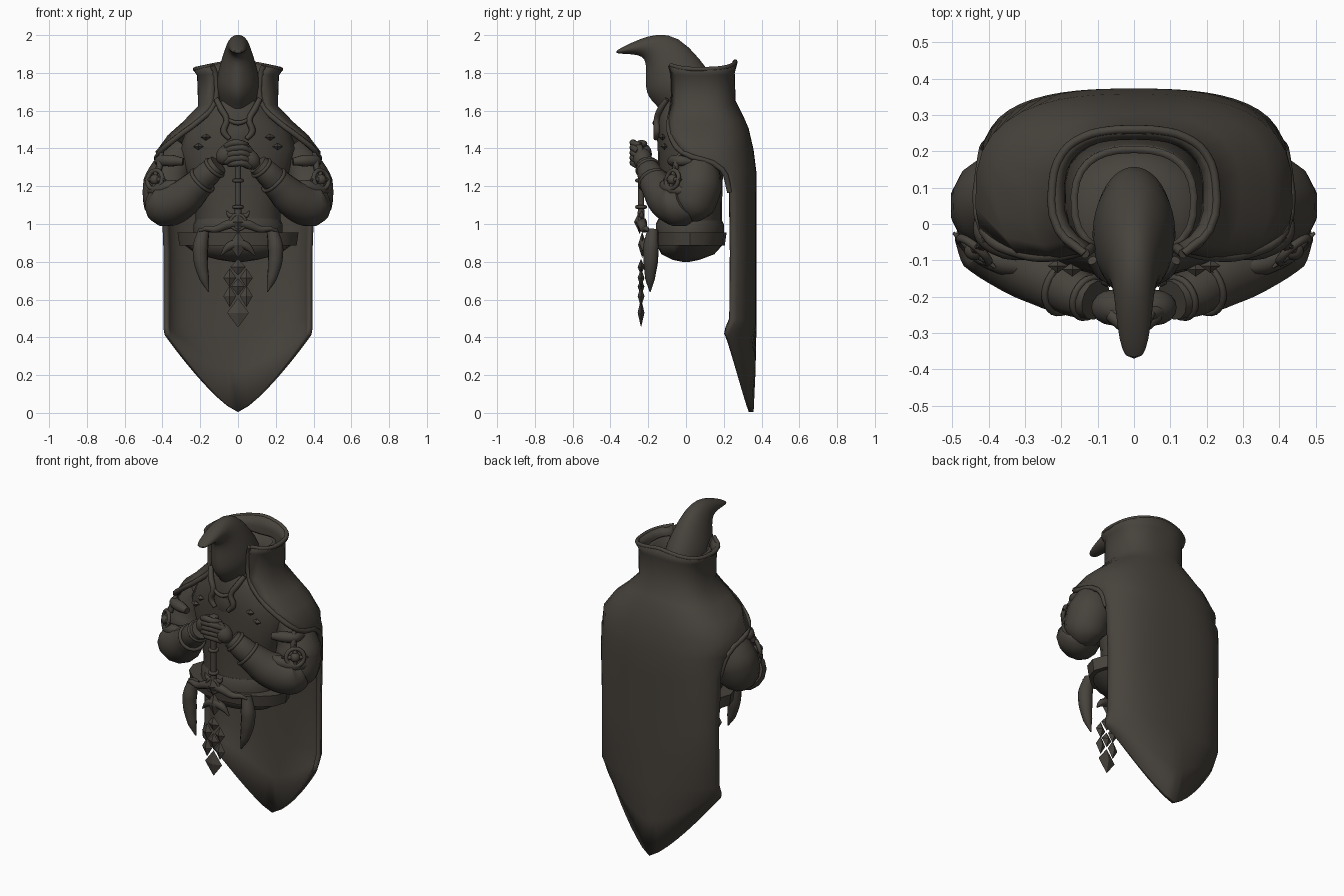
import bpy, bmesh
from math import sin, cos, pi, radians
from mathutils import Vector

cube = bpy.data.objects.get("Cube")
if cube:
    bpy.data.objects.remove(cube, do_unlink=True)

COLOR = (0.063, 0.055, 0.045, 1)
mat = bpy.data.materials.new("dark_bronze_brown")
mat.use_nodes = True
mat.diffuse_color = COLOR
bsdf = mat.node_tree.nodes["Principled BSDF"]
bsdf.inputs["Base Color"].default_value = COLOR
bsdf.inputs["Roughness"].default_value = 0.8


def finish(obj, name, angle=40):
    obj.name = name
    obj.data.materials.clear()
    obj.data.materials.append(mat)
    bpy.ops.object.select_all(action='DESELECT')
    obj.select_set(True)
    bpy.context.view_layer.objects.active = obj
    bpy.ops.object.shade_smooth_by_angle(angle=radians(angle))
    return obj


def from_bmesh(bm, name, angle=40):
    bmesh.ops.recalc_face_normals(bm, faces=bm.faces)
    mesh = bpy.data.meshes.new(name)
    bm.to_mesh(mesh)
    bm.free()
    obj = bpy.data.objects.new(name, mesh)
    bpy.context.collection.objects.link(obj)
    return finish(obj, name, angle)


def skin(name, rows, closed, angle=40):
    """Join rows of points into a surface, capped when closed."""
    bm = bmesh.new()
    grid = [[bm.verts.new(p) for p in row] for row in rows]
    n = len(rows[0])
    for a, b in zip(grid, grid[1:]):
        for i in range(n if closed else n - 1):
            j = (i + 1) % n
            bm.faces.new((a[i], a[j], b[j], b[i]))
    if closed:
        bm.faces.new(grid[0])
        bm.faces.new(grid[-1])
    return from_bmesh(bm, name, angle)


def loft(name, rings, n=24, front=1.0, angle=40):
    """Rings of (y, z, half width, half depth, tilt in degrees)."""
    rows = []
    for y, z, hw, hd, tilt in rings:
        t, row = radians(tilt), []
        for i in range(n):
            a = 2 * pi * i / n
            c, s = cos(a), sin(a)
            w = abs(s) ** (front if c < 0 else 1) * (1 if s > 0 else -1)
            row.append((hw * w, y + hd * c * cos(t), z + hd * c * sin(t)))
        rows.append(row)
    return skin(name, rows, True, angle)


def drape(name, levels, thickness):
    """Open cloth shell: back z, edge z, half width, centre y, depth, sweep, roundness."""
    rows = []
    for zb, ze, a, yc, b, sweep, p in levels:
        row = []
        for i in range(-12, 13):
            t = radians(sweep) * (abs(i) / 12) ** (1.05 / p)
            x, c = a * abs(sin(t)) ** p, cos(t)
            y = yc + b * abs(c) ** p * (1 if c > 0 else -1)
            row.append((x if i > 0 else -x, y, zb + (ze - zb) * (x / a) ** 1.3))
        rows.append(row)
    cloth = skin(name, rows, False, 60)
    mod = cloth.modifiers.new("thickness", 'SOLIDIFY')
    mod.thickness, mod.offset = thickness, 0
    return rows


def tube(name, pts, res=4, steps=5):
    """Smooth tapered tube through (x, y, z, radius)."""
    cu = bpy.data.curves.new(name, 'CURVE')
    cu.dimensions = '3D'
    cu.bevel_depth, cu.bevel_resolution = 1, res
    cu.resolution_u, cu.use_fill_caps = steps, True
    sp = cu.splines.new('BEZIER')
    sp.bezier_points.add(len(pts) - 1)
    for bp, p in zip(sp.bezier_points, pts):
        bp.co, bp.radius = p[:3], p[3]
        bp.handle_left_type = bp.handle_right_type = 'AUTO'
    obj = bpy.data.objects.new(name, cu)
    bpy.context.collection.objects.link(obj)
    bpy.ops.object.select_all(action='DESELECT')
    obj.select_set(True)
    bpy.context.view_layer.objects.active = obj
    bpy.ops.object.convert(target='MESH')
    return finish(bpy.context.active_object, name, 50)


def diamond(name, loc, w, h, d=0.014):
    bm = bmesh.new()
    for k, r in enumerate((w, d, h)):
        for s in (-r, r):
            p = Vector(loc)
            p[k] += s
            bm.verts.new(p)
    bmesh.ops.convex_hull(bm, input=bm.verts)
    return from_bmesh(bm, name, 10)


def ball(name, loc, scale, rot=(0, 0, 0)):
    bpy.ops.mesh.primitive_uv_sphere_add(segments=16, ring_count=10, location=loc, rotation=rot)
    bpy.context.object.scale = scale
    return finish(bpy.context.object, name, 60)


def ring(name, loc, axis, major, minor):
    bpy.ops.mesh.primitive_torus_add(
        major_segments=24, minor_segments=8, major_radius=major, minor_radius=minor,
        location=loc, rotation=Vector(axis).to_track_quat('Z', 'Y').to_euler())
    return finish(bpy.context.object, name, 60)


# Cape with standing collar, and the lining inside the collar
cape_rows = drape("cape", (
    (1.86, 1.82, .225, .08, .18, 149, .75), (1.80, 1.79, .205, .08, .165, 150, .75),
    (1.65, 1.62, .20, .08, .17, 147, .75), (1.57, 1.53, .285, .08, .21, 138, .75),
    (1.50, 1.46, .365, .08, .24, 126, .75), (1.39, 1.38, .425, .08, .265, 106, .75),
    (1.27, 1.29, .425, .10, .26, 76, .75), (1.13, 1.17, .40, .18, .18, 79, .75),
    (.80, .85, .385, .20, .16, 82, .75), (.45, .50, .385, .20, .16, 83, .75),
    (.22, .45, .385, .20, .155, 84, 1.1), (.005, .42, .38, .205, .14, 85, 1.7)), .026)
drape("collar_lining", (
    (1.77, 1.79, .165, .06, .145, 146, .8), (1.62, 1.62, .165, .06, .15, 146, .8),
    (1.54, 1.50, .22, .06, .19, 140, .8)), .02)

# Raised trims along the collar and mantle
for side, k in (("right", 0), ("left", -1)):
    tube(side + "_mantle_trim", [(*r[k], .015) for r in cape_rows[:8]], 2, 4)
tube("collar_trim", [(*p, .012) for p in cape_rows[0][::2]], 2, 3)

# Hood curling forward to a hooked peak
hood = loft("hood", (
    (.03, 1.53, .11, .12, 0), (-.005, 1.62, .09, .14, 0), (-.01, 1.66, .10, .175, 3),
    (-.027, 1.73, .122, .188, 10), (-.07, 1.815, .105, .157, 22),
    (-.125, 1.91, .070, .122, 45), (-.185, 1.943, .056, .073, 65),
    (-.25, 1.937, .050, .042, 85), (-.32, 1.922, .041, .022, 105),
    (-.372, 1.908, .024, .007, 120)), front=1.3, angle=60)
hood.modifiers.new("smooth", 'SUBSURF').levels = 1

# Torso, waist and belt
loft("torso", ((.02, .93, .225, .17, 0), (.025, 1.08, .225, .165, 0), (.025, 1.25, .27, .17, 0),
               (.025, 1.40, .31, .175, 0), (.03, 1.50, .27, .18, 0),
               (.03, 1.58, .20, .18, 0), (.01, 1.65, .13, .14, 0)), angle=60)
loft("hip_base", ((.02, .95, .28, .165, 0), (.02, .89, .285, .175, 0), (.01, .84, .22, .14, 0),
                  (.0, .81, .10, .07, 0), (0, .80, .03, .02, 0)), angle=50)
loft("belt", ((.02, .955, .30, .175, 0), (.02, .955, .32, .195, 0),
              (.02, .885, .31, .185, 0), (.02, .885, .28, .16, 0)), 16, angle=30)
loft("waist_sash", ((.02, .955, .235, .18, 0), (.02, 1.0, .235, .18, 0),
                    (.02, 1.03, .22, .165, 0)), angle=40)

# Paired arms, armour, belt tusks and chest dressing
for s, side in ((1, "left_"), (-1, "right_")):
    def m(*pts):
        return [(s * p[0], *p[1:]) for p in pts]

    tube(side + "upper_sleeve", m((.27, .06, 1.41, .08), (.325, .065, 1.33, .10),
                                  (.372, .06, 1.21, .132), (.378, .03, 1.11, .122),
                                  (.35, -.01, 1.055, .065)), 5)
    tube(side + "fore_sleeve", m((.42, .01, 1.13, .09), (.385, -.03, 1.105, .12),
                                 (.30, -.10, 1.13, .105), (.22, -.155, 1.20, .085),
                                 (.185, -.175, 1.235, .078)), 5)
    tube(side + "bracer", m((.21, -.16, 1.215, .072), (.16, -.19, 1.265, .068),
                            (.105, -.21, 1.315, .056)), 4)
    for p, r in (((.19, -.175, 1.23), .074), ((.125, -.203, 1.297), .058)):
        ring(side + "bracer_band", (s * p[0], *p[1:]), (s * -.6, -.3, .6), r, .010)
    # Hand with curled fingers, one resting above the other
    lift = 0 if s > 0 else .025
    ball(side + "hand", (s * .055, -.23, 1.345 + lift), (.068, .05, .052), (0, s * .6, 0))
    for k in range(4):
        z = 1.405 - .027 * k + lift
        tube(side + "finger", m((.065, -.25, z - .02, .018), (.02, -.28, z, .019),
                                (-.025, -.272, z - .005, .017), (-.05, -.24, z - .01, .012)), 2, 3)
    tube(side + "thumb", m((.07, -.24, 1.37 + lift, .022), (.035, -.25, 1.415, .019),
                           (.0, -.255, 1.425, .013)), 2, 3)
    # Round crest on the outer sleeve
    face = Vector((s * .62, -.75, .2)).normalized()
    mid = Vector((s * .44, -.072, 1.235))
    across = face.cross(Vector((0, 0, 1))).normalized()
    up = across.cross(face)
    ring(side + "sleeve_crest", mid, face, .050, .012)
    ball(side + "crest_boss", mid, (.028, .028, .028))
    for d in (across, up):
        tube(side + "crest_bar", [(*(mid + d * k), r) for k, r in
                                  ((-.075, .004), (0, .018), (.075, .004))], 2, 3)
    tube(side + "crest_spike", m((.42, -.06, 1.28, .016), (.41, -.045, 1.34, .018),
                                 (.395, -.01, 1.41, .004)), 2, 3)
    tube(side + "arm_plate", m((.29, -.08, 1.33, .02), (.35, -.065, 1.335, .032),
                               (.41, -.03, 1.335, .030), (.42, .03, 1.33, .018)), 3)
    tube(side + "sleeve_fold", m((.29, -.12, 1.21, .02), (.36, -.105, 1.20, .035),
                                 (.44, -.06, 1.18, .03), (.47, .02, 1.18, .02)), 3)
    # Tusk hanging from the belt
    tube(side + "belt_tusk", m((.18, -.175, .97, .030), (.198, -.185, .88, .042),
                               (.196, -.187, .80, .039), (.178, -.19, .71, .026),
                               (.155, -.19, .64, .003)), 3)
    # Scarf edges and chest clasps
    tube(side + "scarf_edge", m((.115, -.10, 1.66, .014), (.09, -.135, 1.61, .017),
                                (.06, -.155, 1.55, .016), (.075, -.155, 1.49, .018),
                                (.045, -.16, 1.45, .012)), 2)
    for x, y, z in ((.17, -.125, 1.46), (.21, -.115, 1.41)):
        diamond(side + "chest_clasp", (s * x, y, z), .028, .018, .02)
    # Guard wings and hooks
    tube(side + "guard_wing", m((0, -.235, 1.01, .028), (.06, -.232, .995, .025),
                                (.12, -.222, .972, .019), (.17, -.21, .975, .014),
                                (.205, -.20, .962, .004)), 3)
    tube(side + "guard_hook", m((.02, -.235, 1.04, .016), (.045, -.235, 1.045, .013),
                                (.06, -.235, 1.07, .003)), 2, 3)
    tube(side + "lower_fang", m((0, -.225, .90, .026), (.05, -.22, .88, .022),
                                (.09, -.215, .835, .004)), 2, 3)

# Neck clasp and chest wrap
tube("neck_clasp", [(-.07, -.15, 1.56, .008), (0, -.165, 1.535, .013), (.07, -.15, 1.56, .008)], 2)
ball("chest_wrap", (0, -.09, 1.47), (.09, .065, .12))

# Sword hilt held point down
tube("sword_grip", [(0, -.238, z, r) for z, r in
                    ((1.42, .018), (1.30, .016), (1.20, .016), (1.10, .017), (.98, .022))], 3)
for z in (1.23, 1.09):
    ring("grip_band", (0, -.238, z), (0, 0, 1), .022, .010)
ball("pommel", (0, -.235, 1.425), (.03, .03, .02))
diamond("guard_gem", (0, -.245, 1.01), .05, .062, .03)
ring("guard_gem_frame", (0, -.245, 1.01), (0, 1, 0), .040, .009)
diamond("guard_point", (0, -.232, .89), .05, .07, .022)

# Blade broken into floating shards
for x, z, w, h in ((0, .772, .040, .044), (-.044, .715, .034, .050), (.044, .715, .034, .050),
                   (0, .668, .036, .046), (-.044, .618, .034, .058), (.044, .618, .034, .058),
                   (0, .53, .058, .078)):
    diamond("blade_shard", (x, -.238, z), w, h, .018)
